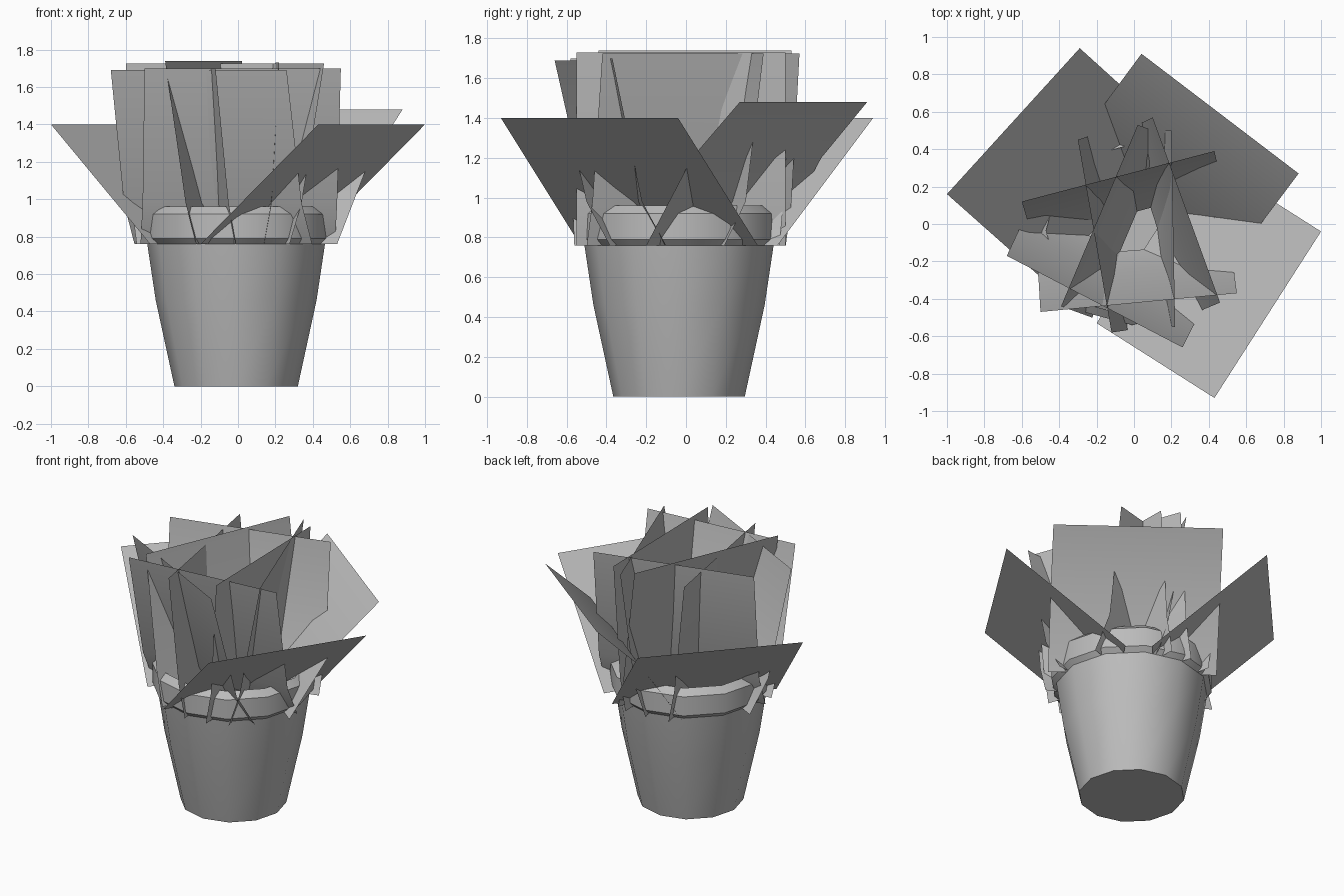
import bpy, bmesh, math
from mathutils import Vector

if "Cube" in bpy.data.objects:
    bpy.data.objects.remove(bpy.data.objects["Cube"], do_unlink=True)

grey = bpy.data.materials.new("plain grey")
grey.use_nodes = True
colour = (0.5, 0.5, 0.5, 1)
grey.diffuse_color = colour
grey.node_tree.nodes["Principled BSDF"].inputs["Base Color"].default_value = colour


def finish(name, bm, angle):
    mesh = bpy.data.meshes.new(name)
    bm.to_mesh(mesh)
    bm.free()
    mesh.materials.append(grey)
    obj = bpy.data.objects.new(name, mesh)
    bpy.context.collection.objects.link(obj)
    bpy.ops.object.select_all(action="DESELECT")
    obj.select_set(True)
    bpy.context.view_layer.objects.active = obj
    bpy.ops.object.shade_smooth_by_angle(angle=math.radians(angle))


def lathe(name, profile, sides, centre):
    """Turn a radius/height profile, closed below and open above."""
    bm = bmesh.new()
    rings = []
    for r, z in profile:
        ring = []
        for i in range(sides):
            a = math.tau * i / sides
            ring.append(bm.verts.new((centre[0] + r * math.cos(a), centre[1] + r * math.sin(a), z)))
        rings.append(ring)
    for low, high in zip(rings, rings[1:]):
        for i in range(sides):
            j = (i + 1) % sides
            bm.faces.new((low[i], low[j], high[j], high[i]))
    bm.faces.new(rings[0][::-1])
    finish(name, bm, 32)


def leaf(name, *rows):
    """A thin sheet through edges, each given as two plan points and a height."""
    bm = bmesh.new()
    strips = [[bm.verts.new(Vector((*p, z))) for p in (a, b)] for a, b, z in rows]
    for low, high in zip(strips, strips[1:]):
        bm.faces.new((low[0], low[1], high[1], high[0]))
    finish(name, bm, 60)


# Tapered hollow pot with a chamfered rim
lathe("pot", [(0.33, 0), (0.43, 0.46), (0.475, 0.76), (0.505, 0.79), (0.505, 0.92), (0.46, 0.96)],
      12, (-0.01, -0.035))

base, bend = 0.76, 0.98

# Wide outer leaves
leaf("outer_leaf_back_right", ((-0.47, -0.31), (0.24, 0.46), base), ((-1, 0.16), (-0.29, 0.94), 1.4))
leaf("outer_leaf_front_left", ((-0.2, -0.53), (0.37, 0.36), base), ((0.43, -0.93), (1, -0.04), 1.4))
leaf("outer_leaf_back_left", ((0.53, -0.2), (-0.3, 0.44), base),
     ((0.7, 0.03), (-0.13, 0.68), 1.2), ((0.88, 0.27), (0.04, 0.91), 1.48))

# Tall inner leaves: edge at the bend, top edge, top height, inward reach of the foot
tall = {
    "back": ((-0.57, 0.02), (0.45, 0.3), (-0.6, 0.12), (0.43, 0.39), 1.725, 0.11),
    "front": ((-0.51, -0.3), (0.53, -0.22), (-0.5, -0.47), (0.55, -0.37), 1.7, 0.12),
    "front_right": ((-0.61, -0.02), (0.34, -0.5), (-0.68, -0.17), (0.26, -0.66), 1.69, 0.13),
    "left": ((0.18, -0.55), (0.15, 0.5), (0.22, -0.55), (0.2, 0.5), 1.73, 0.04),
    "front_left": ((0.34, -0.47), (0.02, 0.53), (0.46, -0.42), (0.1, 0.57), 1.725, 0.07),
    "right": ((-0.05, -0.57), (-0.24, 0.47), (-0.12, -0.58), (-0.3, 0.45), 1.7, 0.04),
    "back_right": ((-0.28, -0.48), (0.13, 0.49), (-0.39, -0.44), (0.02, 0.53), 1.74, 0.06),
}
for side, (a, b, c, d, top, reach) in tall.items():
    lean = Vector(a) + Vector(b) - Vector(c) - Vector(d)
    inward = lean.normalized() * reach
    foot = (Vector(a) + inward, Vector(b) + inward, base)
    leaf("tall_leaf_" + side, foot, (a, b, bend), (c, d, top))
